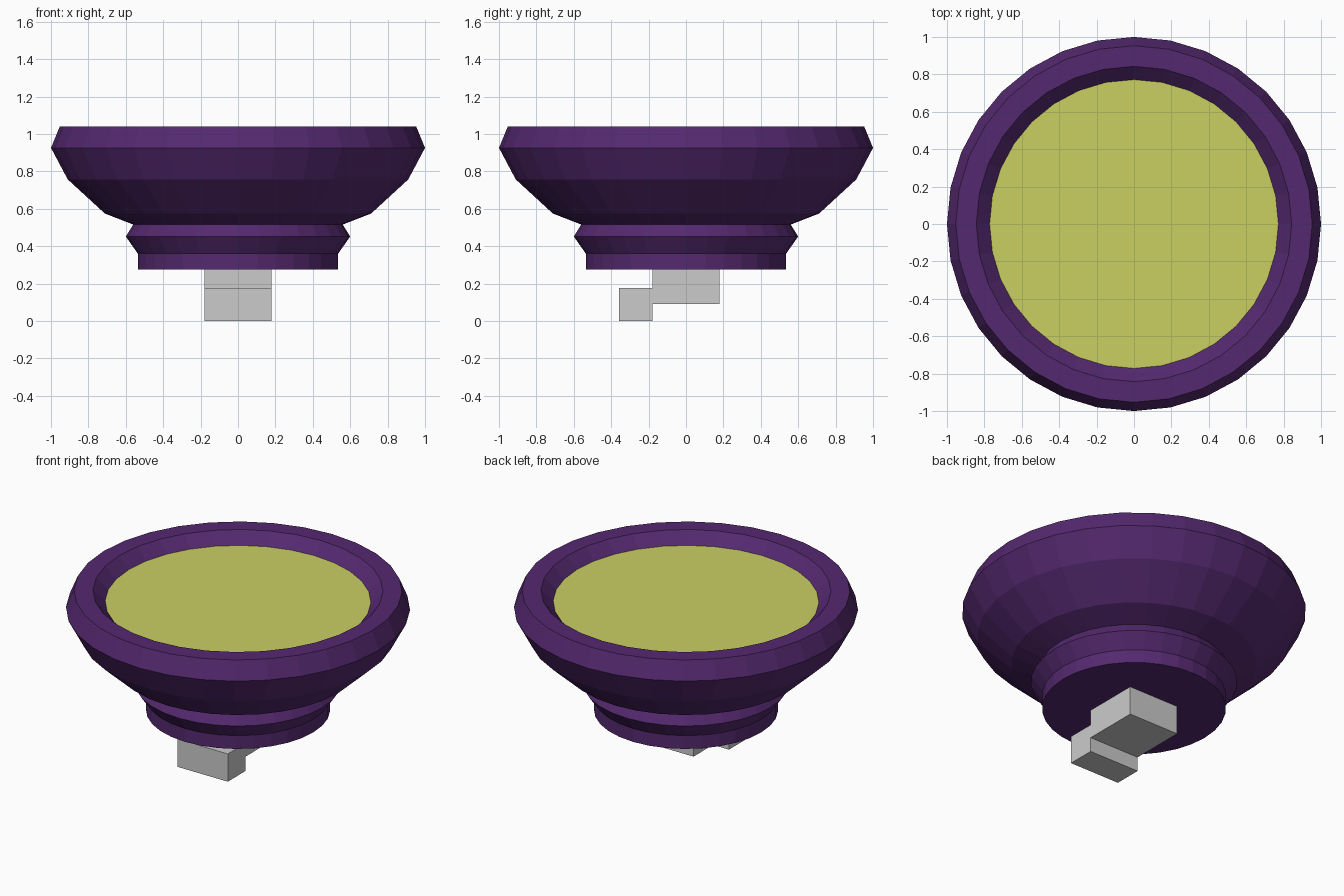
import bpy, bmesh
from math import cos, sin, tau

if "Cube" in bpy.data.objects:
    bpy.data.objects.remove(bpy.data.objects["Cube"])

SIDES = 32


def material(name, rgb):
    m = bpy.data.materials.new(name)
    m.diffuse_color = (*rgb, 1)
    m.use_nodes = True
    m.node_tree.nodes["Principled BSDF"].inputs["Base Color"].default_value = m.diffuse_color
    return m


def finish(bm, name, mat=None, recalc=True):
    if recalc:
        bmesh.ops.recalc_face_normals(bm, faces=bm.faces)
    me = bpy.data.meshes.new(name)
    bm.to_mesh(me)
    bm.free()
    ob = bpy.data.objects.new(name, me)
    bpy.context.collection.objects.link(ob)
    if mat:
        me.materials.append(mat)
    return ob


def lathe(name, profile, mat):
    """Turn an (r, z) profile about z, closing both ends with flat caps."""
    bm = bmesh.new()
    rings = [[bm.verts.new((r * cos(tau * i / SIDES), r * sin(tau * i / SIDES), z))
              for i in range(SIDES)] for r, z in profile]
    for a, b in zip(rings, rings[1:]):
        for i in range(SIDES):
            j = (i + 1) % SIDES
            bm.faces.new((a[i], a[j], b[j], b[i]))
    bm.faces.new(rings[0][::-1])
    bm.faces.new(rings[-1])
    return finish(bm, name, mat)


def box(name, lo, hi):
    bm = bmesh.new()
    bmesh.ops.create_cube(bm, size=1)
    for v in bm.verts:
        v.co = [(l + h) / 2 + c * (h - l) for c, l, h in zip(v.co, lo, hi)]
    return finish(bm, name)


purple = material("purple", (0.09, 0.022, 0.16))
yellow = material("yellow_green", (0.59, 0.62, 0.12))

# Housing: collar, flared bowl, flat rim and sloping inner lip
lathe("housing", [(0.535, 0.275), (0.535, 0.36), (0.6, 0.452), (0.56, 0.516),
                  (0.712, 0.575), (0.91, 0.757), (1.0, 0.926), (0.953, 1.04),
                  (0.843, 1.04), (0.772, 0.968)], purple)

# Lens disc resting just above the recess floor
bm = bmesh.new()
bmesh.ops.create_circle(bm, cap_ends=True, radius=0.772, segments=SIDES)
lens = finish(bm, "lens", yellow, recalc=False)
lens.location.z = 0.971

# Mounting bracket underneath
box("bracket_block", (-0.178, -0.18, 0.092), (0.178, 0.178, 0.275))
box("bracket_foot", (-0.178, -0.358, 0.0), (0.178, -0.18, 0.178))
